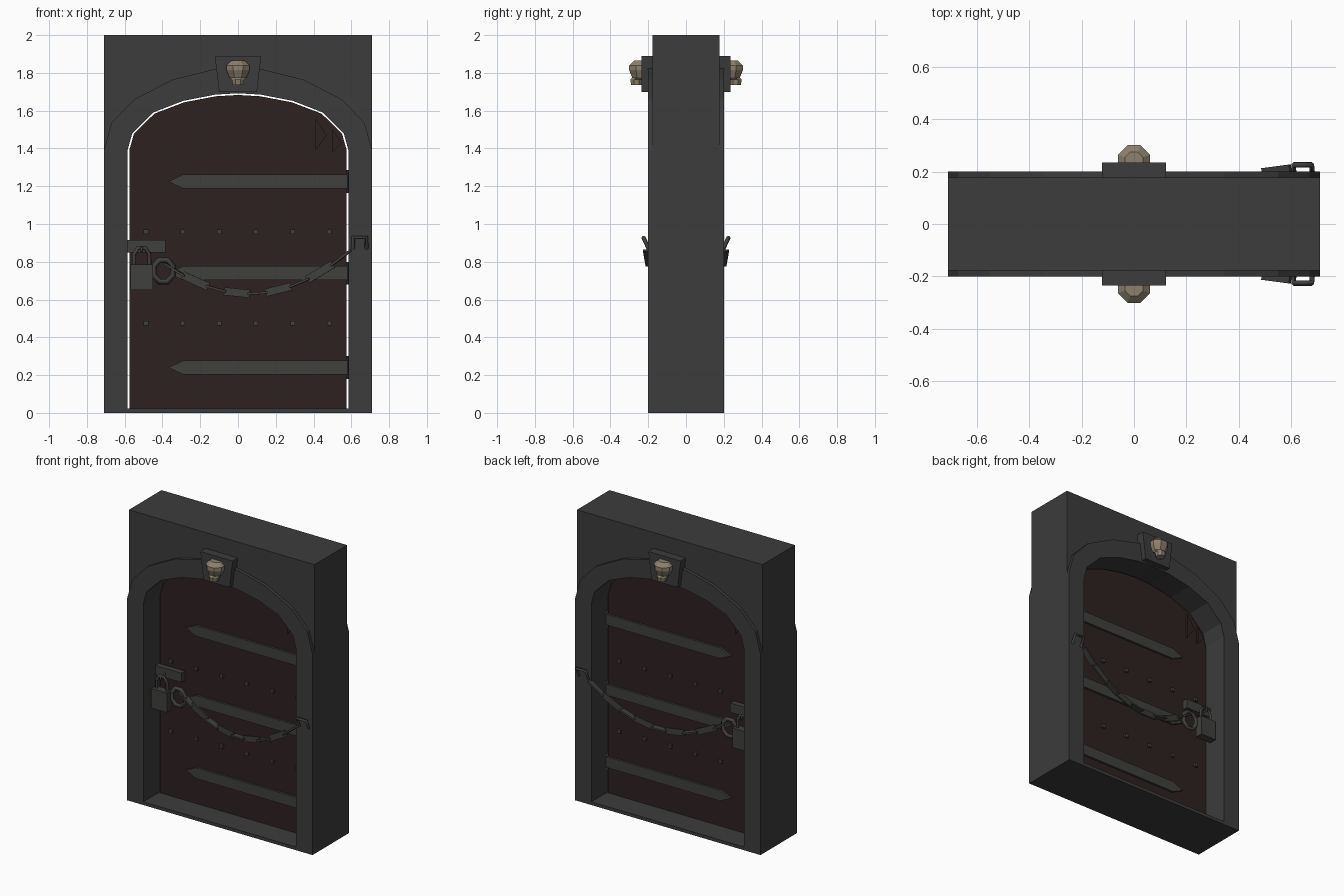
import bpy, bmesh, math
from mathutils import Vector, Matrix

if "Cube" in bpy.data.objects:
    bpy.data.objects.remove(bpy.data.objects["Cube"])


def material(name, rgb):
    m = bpy.data.materials.new(name)
    m.use_nodes = True
    m.diffuse_color = (*rgb, 1)
    m.node_tree.nodes["Principled BSDF"].inputs["Base Color"].default_value = (*rgb, 1)
    return m


STONE = material("dark stone", (0.045, 0.045, 0.045))
IRON = material("iron", (0.050, 0.050, 0.048))
WOOD = material("dark wood", (0.026, 0.0155, 0.0148))
BONE = material("bone", (0.27, 0.22, 0.15))


def finish(name, bm, mat):
    bmesh.ops.recalc_face_normals(bm, faces=bm.faces)
    me = bpy.data.meshes.new(name)
    bm.to_mesh(me)
    bm.free()
    me.materials.append(mat)
    ob = bpy.data.objects.new(name, me)
    bpy.context.collection.objects.link(ob)
    return ob


def prism(name, pts, y0, y1, mat):
    """Outline in x and z, extruded along y."""
    bm = bmesh.new()
    a = [bm.verts.new((x, y0, z)) for x, z in pts]
    b = [bm.verts.new((x, y1, z)) for x, z in pts]
    bm.faces.new(a)
    bm.faces.new(b)
    for i in range(len(pts)):
        j = (i + 1) % len(pts)
        bm.faces.new((a[i], a[j], b[j], b[i]))
    return finish(name, bm, mat)


def block(name, x0, x1, y0, y1, z0, z1, mat):
    return prism(name, [(x0, z0), (x1, z0), (x1, z1), (x0, z1)], y0, y1, mat)


def bar(name, pts, radius, mat, closed=False):
    """Four-sided bar along a path."""
    cu = bpy.data.curves.new(name, 'CURVE')
    cu.dimensions = '3D'
    cu.bevel_depth = radius
    cu.bevel_resolution = 0
    cu.use_fill_caps = True
    sp = cu.splines.new('POLY')
    sp.points.add(len(pts) - 1)
    for p, co in zip(sp.points, pts):
        p.co = (*co, 1)
    sp.use_cyclic_u = closed
    cu.materials.append(mat)
    ob = bpy.data.objects.new(name, cu)
    bpy.context.collection.objects.link(ob)
    return ob


def mirrored(half):
    """Left half of an arch, completed to the right."""
    return half + [(-x, z) for x, z in reversed(half) if x != 0]


# Stone frame: jambs and arch, with the recessed wall above
inner = mirrored([(-.585, 1.39), (-.56, 1.48), (-.45, 1.59), (-.29, 1.652), (-.12, 1.685), (0, 1.692)])
outer = mirrored([(-.71, 1.39), (-.67, 1.535), (-.55, 1.66), (-.345, 1.765), (-.115, 1.822), (0, 1.83)])
prism("arch_frame", [(-.71, 0)] + outer + [(.71, 0), (.585, 0)] + inner[::-1] + [(-.585, 0)], -.2, .2, STONE)
prism("upper_wall", outer + [(.71, 2), (-.71, 2)], -.178, .178, STONE)
block("threshold", -.585, .585, -.2, .2, 0, .022, STONE)

# Door leaf with a narrow gap around it
leaf = [(x * .984, 1.39 + (z - 1.39) * .97) for x, z in inner]
prism("door_leaf", [(-.5756, .022)] + leaf + [(.5756, .022)], -.03, .03, WOOD)

HINGES = (1.225, .74, .24)
for z in HINGES:
    bm = bmesh.new()
    bmesh.ops.create_cone(bm, cap_ends=True, segments=8, radius1=.012, radius2=.012, depth=.12,
                          matrix=Matrix.Translation((.582, 0, z)) @ Matrix.Diagonal((1, 4, 1, 1)))
    finish("hinge_knuckle", bm, IRON)

# Fittings on both faces: s is -1 at the front, +1 at the back
for s in (-1, 1):
    side = "front" if s < 0 else "back"

    # Pointed hinge straps
    for z in HINGES:
        prism(side + "_strap", [(.582, z - .037), (.582, z + .037), (-.29, z + .037), (-.37, z), (-.29, z - .037)],
              s * .03, s * .045, IRON)

    # Rows of square studs
    for z in (.96, .475):
        for i in range(6):
            x = -.487 + i * .194
            block(side + "_stud", x - .012, x + .012, s * .03, s * .045, z - .012, z + .012, IRON)

    # Splinters at the upper corner
    for pts in ([(.41, 1.39), (.41, 1.56), (.47, 1.47)], [(.50, 1.38), (.50, 1.5), (.55, 1.43)]):
        prism(side + "_splinter", [(-s * x, z) for x, z in pts], s * .03, s * .045, WOOD)

    # Keystone
    prism(side + "_keystone", [(-.10, 1.70), (.10, 1.70), (.123, 1.89), (-.123, 1.89)], s * .17, s * .235, STONE)

    # Eight-sided skull: stacked rings of radius and height
    bm = bmesh.new()
    rings = []
    for r, z in ((.028, 1.735), (.033, 1.765), (.045, 1.775), (.061, 1.815), (.061, 1.84), (.035, 1.865)):
        rings.append([bm.verts.new((r * math.cos(a) * 1.08, s * .24 + r * math.sin(a) * 1.08, z))
                      for a in (math.pi / 8 + k * math.pi / 4 for k in range(8))])
    for lo, hi in zip(rings, rings[1:]):
        for k in range(8):
            bm.faces.new((lo[k], lo[(k + 1) % 8], hi[(k + 1) % 8], hi[k]))
    bm.faces.new(rings[0])
    bm.faces.new(rings[-1])
    # Jaw reaches forward under the face
    for ring in rings[:2]:
        for v in ring:
            v.co.y += s * .022
    finish(side + "_skull", bm, BONE)

    # Latch plate, padlock and pull ring
    block(side + "_latch_plate", -.59, -.385, s * .03, s * .068, .85, .915, IRON)
    block(side + "_padlock_body", -.57, -.45, s * .08, s * .135, .65, .785, IRON)
    bar(side + "_padlock_shackle", [(x, s * .105, z) for x, z in
        ((-.55, .78), (-.55, .84), (-.53, .872), (-.49, .872), (-.47, .84), (-.47, .78))], .011, IRON)
    bar(side + "_latch_staple", [(-.51, s * .06, .875), (-.51, s * .12, .875), (-.51, s * .12, .855),
        (-.51, s * .06, .855)], .008, IRON)
    bar(side + "_pull_ring", [(-.395 + .055 * math.cos(a), s * .085, .752 + .062 * math.sin(a))
        for a in (math.pi / 8 + k * math.pi / 4 for k in range(8))], .016, IRON, True)

    # Tilted staple on the jamb
    bar(side + "_jamb_staple", [(.61, s * .197, .868), (.61, s * .226, .93), (.68, s * .226, .93),
        (.68, s * .197, .868)], .011, IRON)

    # Hanging chain of flat links, every other one turned on edge
    def chain_point(t):
        x = -.39 + .99 * t
        return Vector((x, s * (.075 + .132 * t), .63 + .8 * (x - .06) ** 2))

    bm = bmesh.new()
    count = 9
    for i in range(count):
        grow = .12 if i % 2 else -.02
        p = chain_point(max(0, (i - grow) / count))
        q = chain_point(min(1, (i + 1 + grow) / count))
        along = (q - p).normalized()
        across = Vector((0, 0, 1)).cross(along).normalized()
        up = along.cross(across)
        rot = Matrix((along, across, up)).transposed().to_4x4()
        wide, tall = (.01, .042) if i % 2 else (.042, .012)
        bmesh.ops.create_cube(bm, size=1, matrix=Matrix.Translation((p + q) / 2) @ rot @
                              Matrix.Diagonal(((q - p).length, wide, tall, 1)))
    finish(side + "_chain", bm, IRON)
